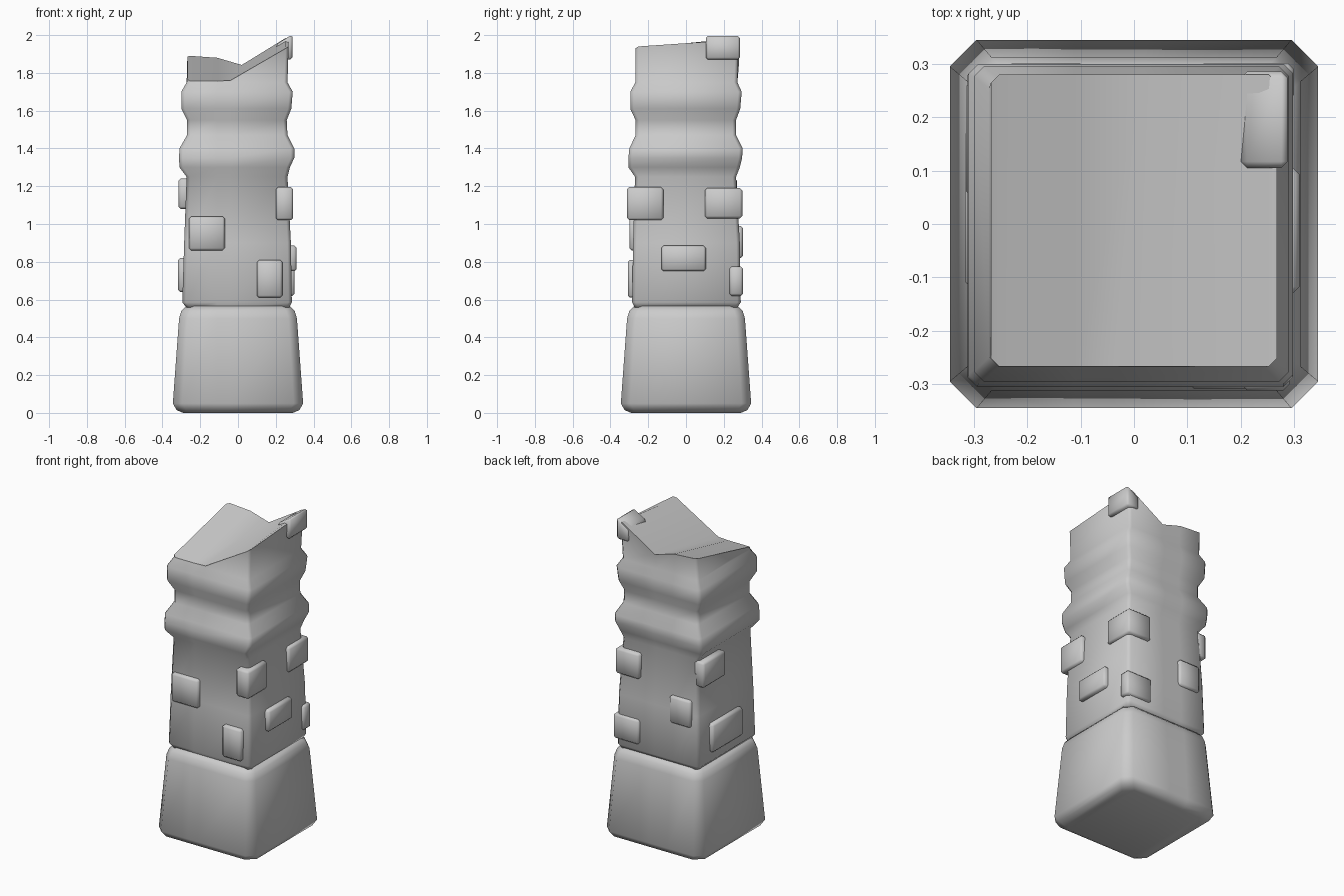
import bpy, bmesh, math
from mathutils import Vector

if "Cube" in bpy.data.objects:
    bpy.data.objects.remove(bpy.data.objects["Cube"])


def finish(name, bm, angle=60):
    bmesh.ops.recalc_face_normals(bm, faces=bm.faces)
    me = bpy.data.meshes.new(name)
    bm.to_mesh(me)
    bm.free()
    ob = bpy.data.objects.new(name, me)
    bpy.context.collection.objects.link(ob)
    bpy.ops.object.select_all(action='DESELECT')
    ob.select_set(True)
    bpy.context.view_layer.objects.active = ob
    bpy.ops.object.shade_smooth_by_angle(angle=math.radians(angle))
    return ob


def ring(z, xl, xr, yl, yr, c, front_x=(-0.11, -0.04), back_x=(-0.11, 0.02)):
    """Chamfered square section with two extra points on front and back."""
    a, b = front_x
    p, q = back_x
    xy = [(xl + c, yl), (a, yl), (b, yl), (xr - c, yl), (xr, yl + c), (xr, yr - c),
          (xr - c, yr), (q, yr), (p, yr), (xl + c, yr), (xl, yr - c), (xl, yl + c)]
    return [Vector((x, y, z)) for x, y in xy]


def loft(name, rings):
    bm = bmesh.new()
    vs = [[bm.verts.new(p) for p in r] for r in rings]
    for lo, hi in zip(vs, vs[1:]):
        for i in range(12):
            j = (i + 1) % 12
            bm.faces.new((lo[i], lo[j], hi[j], hi[i]))
    for r in (vs[0], vs[-1]):
        for i in range(3):
            bm.faces.new((r[i], r[i + 1], r[8 - i], r[9 - i]))
        bm.faces.new((r[3], r[4], r[5], r[6]))
        bm.faces.new((r[9], r[10], r[11], r[0]))
    return finish(name, bm)


def block(name, x0, x1, y0, y1, z0, z1):
    """Worn stone sticking out of the shaft."""
    bm = bmesh.new()
    bmesh.ops.create_cube(bm, size=1)
    for v in bm.verts:
        v.co = Vector(((x0 + x1) / 2 + v.co.x * (x1 - x0),
                       (y0 + y1) / 2 + v.co.y * (y1 - y0),
                       (z0 + z1) / 2 + v.co.z * (z1 - z0)))
    bmesh.ops.bevel(bm, geom=bm.edges[:], offset=0.012, segments=1, affect='EDGES')
    return finish(name, bm)


# Tapered, rounded pedestal
base = [(0.0, 0.29, 0.05), (0.015, 0.325, 0.05), (0.05, 0.345, 0.05), (0.50, 0.312, 0.045),
        (0.54, 0.30, 0.045), (0.565, 0.275, 0.04)]
loft("pedestal", [ring(z, -h, h, -h, h, c) for z, h, c in base])

# Shaft with two raised bands: z, left, right, front, back
shaft = [(0.555, -0.27, 0.27, -0.27, 0.27),
         (0.585, -0.295, 0.285, -0.285, 0.29),
         (0.90, -0.285, 0.28, -0.28, 0.285),
         (1.25, -0.272, 0.262, -0.27, 0.265),
         (1.30, -0.31, 0.275, -0.305, 0.285),
         (1.35, -0.312, 0.298, -0.305, 0.297),
         (1.40, -0.31, 0.298, -0.30, 0.30),
         (1.47, -0.27, 0.262, -0.267, 0.265),
         (1.55, -0.27, 0.258, -0.267, 0.265),
         (1.61, -0.30, 0.282, -0.295, 0.287),
         (1.70, -0.30, 0.29, -0.295, 0.295),
         (1.75, -0.272, 0.262, -0.268, 0.272)]
rings = [ring(*r, 0.018) for r in shaft]

# Broken, uneven top edge
top = ring(0, -0.268, 0.268, -0.267, 0.28, 0.015)
heights = [1.757, 1.757, 1.76, 1.93, 1.94, 1.975, 1.985, 1.842, 1.88, 1.89, 1.887, 1.765]
for p, h in zip(top, heights):
    p.z = h
loft("broken_shaft", rings + [top])

# Protruding stones
block("front_upper_stone", -0.26, -0.07, -0.30, -0.24, 0.86, 1.04)
block("front_lower_stone", 0.10, 0.235, -0.308, -0.24, 0.61, 0.81)
block("front_right_corner_stone", 0.20, 0.292, -0.312, -0.12, 1.02, 1.195)
block("right_middle_stone", 0.24, 0.31, -0.13, 0.105, 0.75, 0.885)
block("back_right_upper_stone", 0.12, 0.288, 0.10, 0.298, 1.03, 1.19)
block("back_right_lower_stone", 0.12, 0.30, 0.23, 0.302, 0.62, 0.775)
block("back_left_stone", -0.24, -0.09, 0.24, 0.302, 0.82, 0.99)
block("left_upper_stone", -0.315, -0.24, 0.05, 0.27, 1.08, 1.24)
block("left_lower_stone", -0.317, -0.24, -0.12, 0.18, 0.64, 0.82)

# Stone under the highest broken corner
peak = block("peak_stone", 0.20, 0.288, 0.105, 0.286, 1.87, 2.0)
for v in peak.data.vertices:
    if v.co.z > 1.93:
        v.co.z -= (0.288 - v.co.x) * 0.62
        v.co.z = min(v.co.z + 0.004, 2.0)
